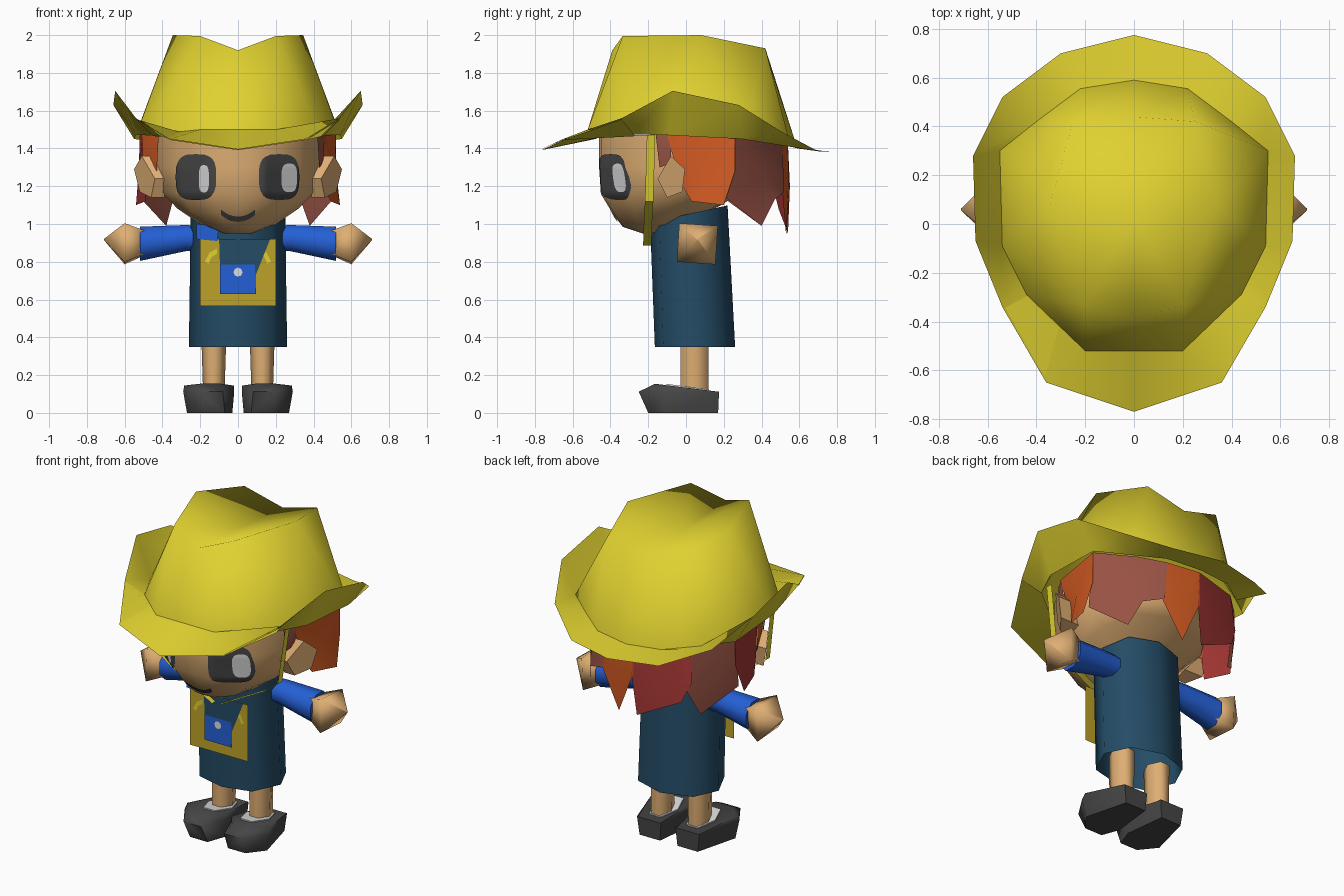
import bpy, bmesh, math
from mathutils import Vector
from mathutils.bvhtree import BVHTree

if "Cube" in bpy.data.objects:
    bpy.data.objects.remove(bpy.data.objects["Cube"])


def mat(name, r, g, b):
    lin = [((c / 255 + 0.055) / 1.055) ** 2.4 for c in (r, g, b)]
    m = bpy.data.materials.new(name)
    m.diffuse_color = (*lin, 1)
    m.use_nodes = True
    m.node_tree.nodes["Principled BSDF"].inputs["Base Color"].default_value = m.diffuse_color
    return m


YELLOW = mat("hat yellow", 224, 209, 48)
MUSTARD = mat("bag mustard", 190, 162, 40)
SKIN = mat("skin", 222, 174, 115)
BLUE = mat("sleeve blue", 36, 96, 214)
TEAL = mat("tunic blue", 36, 76, 102)
DARK = mat("charcoal", 70, 70, 70)
ORANGE = mat("hair orange", 210, 90, 34)
RED = mat("hair red", 165, 55, 52)
BROWN = mat("hair brown", 152, 82, 68)
WHITE = mat("white", 222, 222, 222)


def make(name, verts, faces, material, smooth=40):
    me = bpy.data.meshes.new(name)
    me.from_pydata([tuple(v) for v in verts], [], faces)
    bm = bmesh.new()
    bm.from_mesh(me)
    bmesh.ops.remove_doubles(bm, verts=bm.verts, dist=1e-5)
    bmesh.ops.recalc_face_normals(bm, faces=bm.faces)
    bm.to_mesh(me)
    bm.free()
    me.materials.append(material)
    ob = bpy.data.objects.new(name, me)
    bpy.context.collection.objects.link(ob)
    if smooth:
        bpy.ops.object.select_all(action='DESELECT')
        ob.select_set(True)
        bpy.context.view_layer.objects.active = ob
        bpy.ops.object.shade_smooth_by_angle(angle=math.radians(smooth))
    return ob


def loft(name, rings, material, caps=(True, True), smooth=40):
    n = len(rings[0])
    verts = [v for r in rings for v in r]
    faces = [(i * n + j, i * n + (j + 1) % n, (i + 1) * n + (j + 1) % n, (i + 1) * n + j)
             for i in range(len(rings) - 1) for j in range(n)]
    if caps[0]:
        faces.append(tuple(range(n))[::-1])
    if caps[1]:
        faces.append(tuple(range(len(verts) - n, len(verts))))
    return make(name, verts, faces, material, smooth)


def mirror_ring(half):
    # half outline runs from the front centre to the back centre
    return half + [(-x, *rest) for x, *rest in half[-2:0:-1]]


def plate(name, outline, y, material):
    return make(name, [(x, y, z) for x, z in outline], [tuple(range(len(outline)))], material, 0)


# Hat: crown pinched to five ridge points a side, and a brim curled up at the sides
base = mirror_ring([(0, -.52, 1.50), (.20, -.52, 1.50), (.44, -.29, 1.475), (.54, -.09, 1.47),
                    (.55, .30, 1.45), (.40, .42, 1.43), (.22, .555, 1.41), (0, .59, 1.40)])
front, peak, ridge = (0, -.39, 1.92), (.20, -.335, 1.995), (.345, .08, 2.0)
rear, notch = (.25, .42, 1.93), (0, .44, 1.855)
top = mirror_ring([front, peak, peak, ridge, ridge, rear, rear, notch])
rim = mirror_ring([(0, -.77, 1.395), (.36, -.65, 1.45), (.54, -.34, 1.56), (.65, -.07, 1.705),
                   (.66, .28, 1.63), (.54, .52, 1.48), (.30, .70, 1.385), (0, .775, 1.38)])
n = len(base)
crown_faces = [(i, (i + 1) % n, n + (i + 1) % n, n + i) for i in range(n)]
crown_faces += [(n + i, n + (i + 1) % n, 2 * n) for i in range(n) if top[i] != top[(i + 1) % n]]
make("hat_crown", base + top + [(0, .03, 1.89)], crown_faces, YELLOW, 85)
loft("hat_brim", [base, rim], YELLOW, (False, False), 60)

# Brim lining over the forehead
lining = [(.45, -.27, 1.465), (.20, -.47, 1.455), (0, -.48, 1.45)]
lip_edge = [(.54, -.34, 1.555), (.36, -.65, 1.445), (0, -.765, 1.391)]
lining += [(-x, y, z) for x, y, z in lining[1::-1]]
lip_edge += [(-x, y, z) for x, y, z in lip_edge[1::-1]]
make("hat_brim_lining", lining + lip_edge, [(i, i + 1, i + 6, i + 5) for i in range(4)], YELLOW, 60)

# Head, with the jaw line rising towards the back
profile = [(0, -.46), (.14, -.45), (.32, -.315), (.43, -.1), (.42, .12), (.28, .32), (0, .40)]


def head_ring(z, sx, sy, dy=0, rise=0):
    return [(x * sx, y * sy + dy, z + rise * max(0, y * sy + dy + .15))
            for x, y in mirror_ring(profile)]


head = loft("head", [head_ring(.95, .22, .28, -.10, .35), head_ring(.985, .46, .62, -.05, .35),
                     head_ring(1.06, .74, .85, 0, .3), head_ring(1.16, .94, .98, 0, .15),
                     head_ring(1.30, 1, 1), head_ring(1.47, 1, 1)], SKIN, smooth=60)
tree = BVHTree.FromPolygons([v.co for v in head.data.vertices],
                            [p.vertices for p in head.data.polygons])


def on_face(x, z, lift):
    hit = tree.ray_cast(Vector((x, -2, z)), Vector((0, 1, 0)))
    return hit[0] + hit[1] * lift if hit[1].y < 0 else hit[0] - hit[1] * lift


def face_patch(name, cx, cz, rx, rz, lift, material, power=.65):
    # rounded patch laid over the face in concentric rings
    k, m = 24, 8
    verts, faces = [on_face(cx, cz, lift)], []
    for r in range(1, m + 1):
        for j in range(k):
            c, s = math.cos(math.tau * j / k), math.sin(math.tau * j / k)
            verts.append(on_face(cx + rx * r / m * math.copysign(abs(c) ** power, c),
                                 cz + rz * r / m * math.copysign(abs(s) ** power, s), lift))
    for j in range(k):
        faces.append((0, 1 + j, 1 + (j + 1) % k))
        for r in range(m - 1):
            a, b = 1 + r * k + j, 1 + r * k + (j + 1) % k
            faces.append((a, b, b + k, a + k))
    make(name, verts, faces, material, 60)


face_patch("eye_right", .215, 1.25, .105, .12, .006, DARK)
face_patch("eye_left", -.22, 1.25, .105, .12, .006, DARK)
face_patch("eye_glint_right", .266, 1.245, .042, .075, .009, WHITE)
face_patch("eye_glint_left", -.175, 1.24, .027, .072, .009, WHITE)

# Smile as a curved strip on the face
xs = [-.09 + .18 * i / 12 for i in range(13)]
smile = [on_face(x, 1.025 + 4.5 * x * x + t, .006) for t in (-.010, .018) for x in xs]
make("mouth", smile, [(i, i + 1, i + 14, i + 13) for i in range(12)], DARK)

# Ears, straps, limbs and shoes on both sides
ear = [(.44, -.15, 1.24), (.51, -.08, 1.36), (.55, -.005, 1.29), (.52, -.02, 1.17), (.46, -.10, 1.14)]
strap = [(.47, -.185, 1.47), (.425, -.195, 1.12), (.33, -.20, 1.05), (.02, -.205, .885)]
for side, s in (("right", 1), ("left", -1)):
    loft("ear_" + side, [[(s * .39, y, z) for x, y, z in ear],
                         [(s * x, y, z) for x, y, z in ear]], SKIN, smooth=0)
    pts = [(s * x, y + d, z) for d in (-.022, .022) for x, y, z in strap]
    make("chin_strap_" + side, pts, [(i, i + 1, i + 5, i + 4) for i in range(3)], YELLOW, 0)

    def tube_x(stations, k, turn):
        return [[(s * x, .06 + r * math.cos(math.tau * j / k + turn),
                  z + r * math.sin(math.tau * j / k + turn)) for j in range(k)]
                for x, z, r in stations]
    loft("sleeve_" + side, tube_x([(.17, .925, .07), (.28, .925, .075), (.52, .895, .098)], 8, .39),
         BLUE, smooth=50)
    loft("hand_" + side, tube_x([(.49, .90, .085), (.60, .895, .145), (.71, .918, .004)], 4, .72),
         SKIN, smooth=95)

    leg = [(math.cos(math.tau * j / 6), math.sin(math.tau * j / 6)) for j in range(6)]
    loft("leg_" + side, [[(s * .128 + c * rx, .045 + q * .085, z) for c, q in leg]
                         for z, rx in ((.08, .056), (.40, .066))], SKIN, smooth=70)
    loft("sock_" + side, [[(s * .128 + c * .08, .01 + q * .13, z - .13 * (.01 + q * .13))
                           for c, q in leg] for z in (.09, .140)], WHITE, smooth=0)
    sole = [(.07, -.20), (.19, -.20), (.27, -.10), (.20, .17), (.06, .17), (.03, -.09)]
    lip = [(.08, -.25), (.20, -.25), (.29, -.11), (.215, .175), (.05, .175), (.02, -.10)]
    crest = [(.09, -.165), (.20, -.165), (.285, -.09), (.21, .17), (.055, .17), (.022, -.09)]
    loft("shoe_" + side, [[(s * x, y, 0) for x, y in sole],
                          [(s * x, y, .112) for x, y in lip],
                          [(s * x, y, .133 - y * .13) for x, y in crest]], DARK, smooth=60)

# Tunic
hem = mirror_ring([(0, -.165), (.18, -.12), (.26, .05), (.19, .20), (0, .26)])
neck = mirror_ring([(0, -.19), (.18, -.14), (.25, .02), (.18, .17), (0, .22)])
loft("tunic", [[(x, y, .35) for x, y in hem],
               [(x, y, 1.05 + .22 * y) for x, y in neck]], TEAL, (False, True), 75)

# Chest bag with overlapping flap, pocket and trim
plate("bag", [(-.20, .567), (.20, .567), (.20, .92), (-.20, .92)], -.188, MUSTARD)
plate("bag_flap", [(-.095, .76), (.09, .72), (.17, .92), (-.10, .92)], -.192, TEAL)
plate("bag_pocket", [(-.095, .63), (.095, .63), (.09, .785), (-.095, .785)], -.196, BLUE)
plate("pocket_badge", [(.024 * math.cos(math.tau * j / 8), .745 + .024 * math.sin(math.tau * j / 8))
                       for j in range(8)], -.199, WHITE)
for side, s in (("right", 1), ("left", -1)):
    plate("bag_trim_" + side, [(s * .175, .80), (s * .15, .85), (s * .11, .87),
                               (s * .11, .845), (s * .14, .825), (s * .155, .79)], -.191, YELLOW)
plate("collar_patch", [(-.22, .92), (-.11, .91), (-.10, .99), (-.22, 1.0)], -.192, BLUE)


# Hair: pointed locks hanging from under the hat
def lock(name, pts, material, s=1):
    # each lock is a fan around its slightly raised middle
    mid = sum((Vector(p) for p in pts), Vector()) / len(pts)
    mid += Vector((mid.x, mid.y, 0)).normalized() * .015
    k = len(pts)
    make(name, [(s * x, y, z) for x, y, z in pts + [tuple(mid)]],
         [(i, (i + 1) % k, k) for i in range(k)], material, 60)


side_tips = [(.52, .26, 1.28), (.54, .20, 1.10), (.49, .03, 1.12)]
lock("hair_front_right", [(.42, -.16, 1.47), (.46, -.08, 1.47), (.45, -.08, 1.32), (.43, -.14, 1.30)],
     BROWN)
lock("hair_side_right", [(.46, -.10, 1.47), (.52, .26, 1.47), *side_tips, (.44, -.03, 1.22)], ORANGE)
lock("hair_front_left", [(.42, -.16, 1.47), (.51, .02, 1.47), (.50, .02, 1.27), (.43, -.13, 1.28)],
     ORANGE, -1)
lock("hair_side_left", [(.505, .02, 1.47), (.52, .26, 1.47), *side_tips, (.49, .01, 1.25)], RED, -1)
lock("hair_rear_right", [(.52, .26, 1.47), (.34, .44, 1.43), (.18, .51, 1.42), (.21, .52, 1.17),
                         (.33, .47, 1.13), (.38, .40, .99), (.51, .21, 1.14)], BROWN)
lock("hair_back_right", [(.18, .51, 1.42), (-.03, .54, 1.42), (-.02, .55, 1.20),
                         (.09, .53, .94), (.22, .51, 1.17)], ORANGE)
lock("hair_back_left", [(-.03, .54, 1.42), (-.34, .44, 1.43), (-.36, .46, 1.20),
                        (-.31, .49, 1.08), (-.04, .54, .95), (-.01, .55, 1.20)], RED)
lock("hair_rear_left", [(-.34, .44, 1.43), (-.52, .26, 1.47), (-.51, .21, 1.13),
                        (-.38, .40, .99), (-.34, .47, 1.14)], BROWN)
